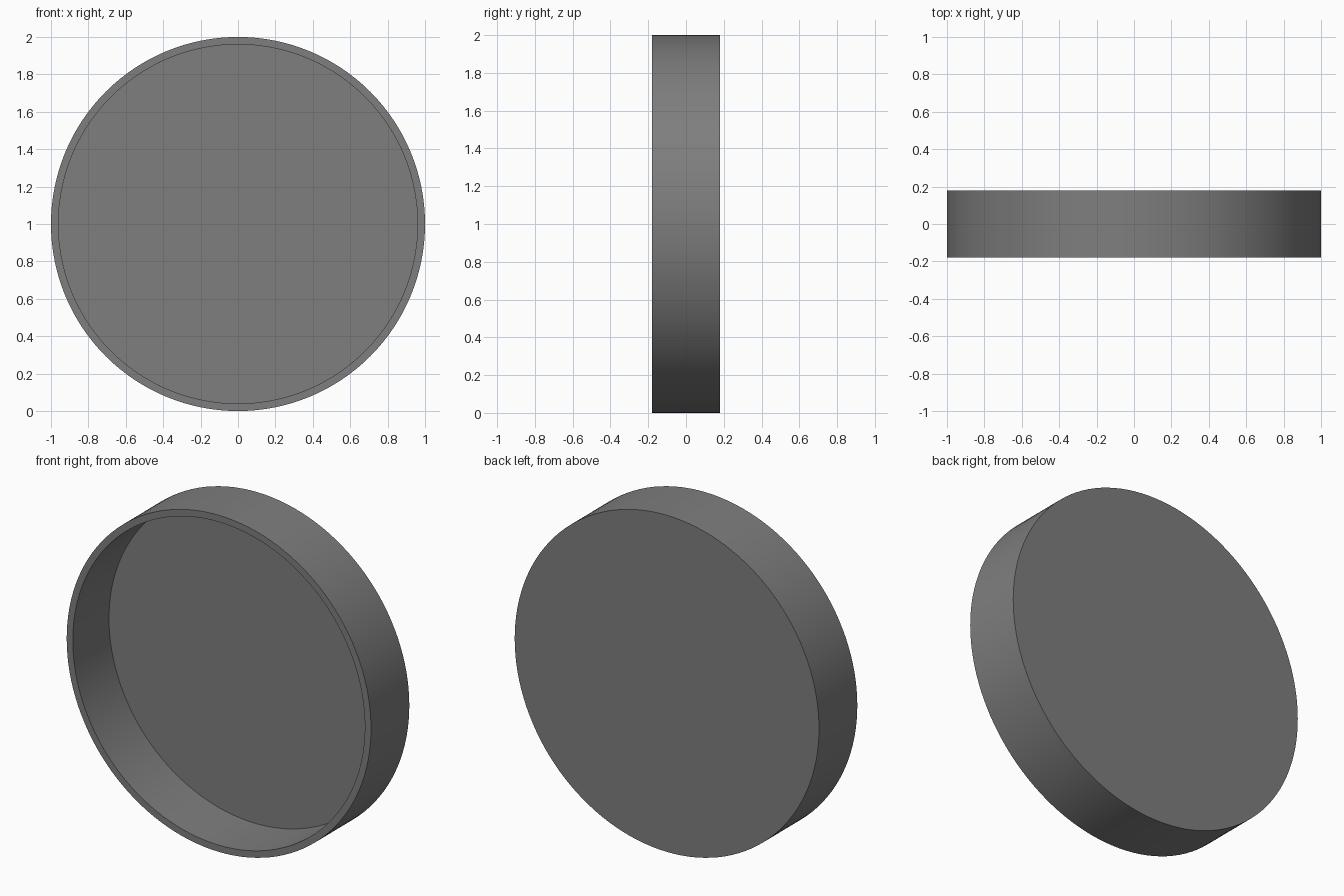
import bpy, bmesh, math

if "Cube" in bpy.data.objects:
    bpy.data.objects.remove(bpy.data.objects["Cube"])

SEGMENTS = 128
RADIUS, WALL = 1.0, 0.04
HALF_DEPTH, FLOOR = 0.18, 0.02

# Cross-section (radius, y) of the shallow round pan, open towards -y
profile = [
    (0, HALF_DEPTH - FLOOR),
    (RADIUS - WALL, HALF_DEPTH - FLOOR),
    (RADIUS - WALL, -HALF_DEPTH),
    (RADIUS, -HALF_DEPTH),
    (RADIUS, HALF_DEPTH),
    (0, HALF_DEPTH),
]

# Spin the cross-section around the y axis
bm = bmesh.new()
verts = [bm.verts.new((r, y, 0)) for r, y in profile]
edges = [bm.edges.new(pair) for pair in zip(verts, verts[1:])]
bmesh.ops.spin(bm, geom=verts + edges, cent=(0, 0, 0), axis=(0, 1, 0),
               angle=math.tau, steps=SEGMENTS, use_duplicate=False)
bmesh.ops.remove_doubles(bm, verts=bm.verts[:], dist=1e-4)
bmesh.ops.recalc_face_normals(bm, faces=bm.faces[:])

mesh = bpy.data.meshes.new("round_pan")
bm.to_mesh(mesh)
bm.free()

# Dark grey finish
dark_grey = bpy.data.materials.new("dark_grey")
dark_grey.diffuse_color = (0.21, 0.21, 0.21, 1)
dark_grey.use_nodes = True
dark_grey.node_tree.nodes["Principled BSDF"].inputs["Base Color"].default_value = dark_grey.diffuse_color
mesh.materials.append(dark_grey)

# Stand the pan on its rim, smooth walls with sharp rims
pan = bpy.data.objects.new("round_pan", mesh)
pan.location.z = RADIUS
bpy.context.collection.objects.link(pan)
bpy.context.view_layer.objects.active = pan
pan.select_set(True)
bpy.ops.object.shade_smooth_by_angle(angle=math.radians(30))
